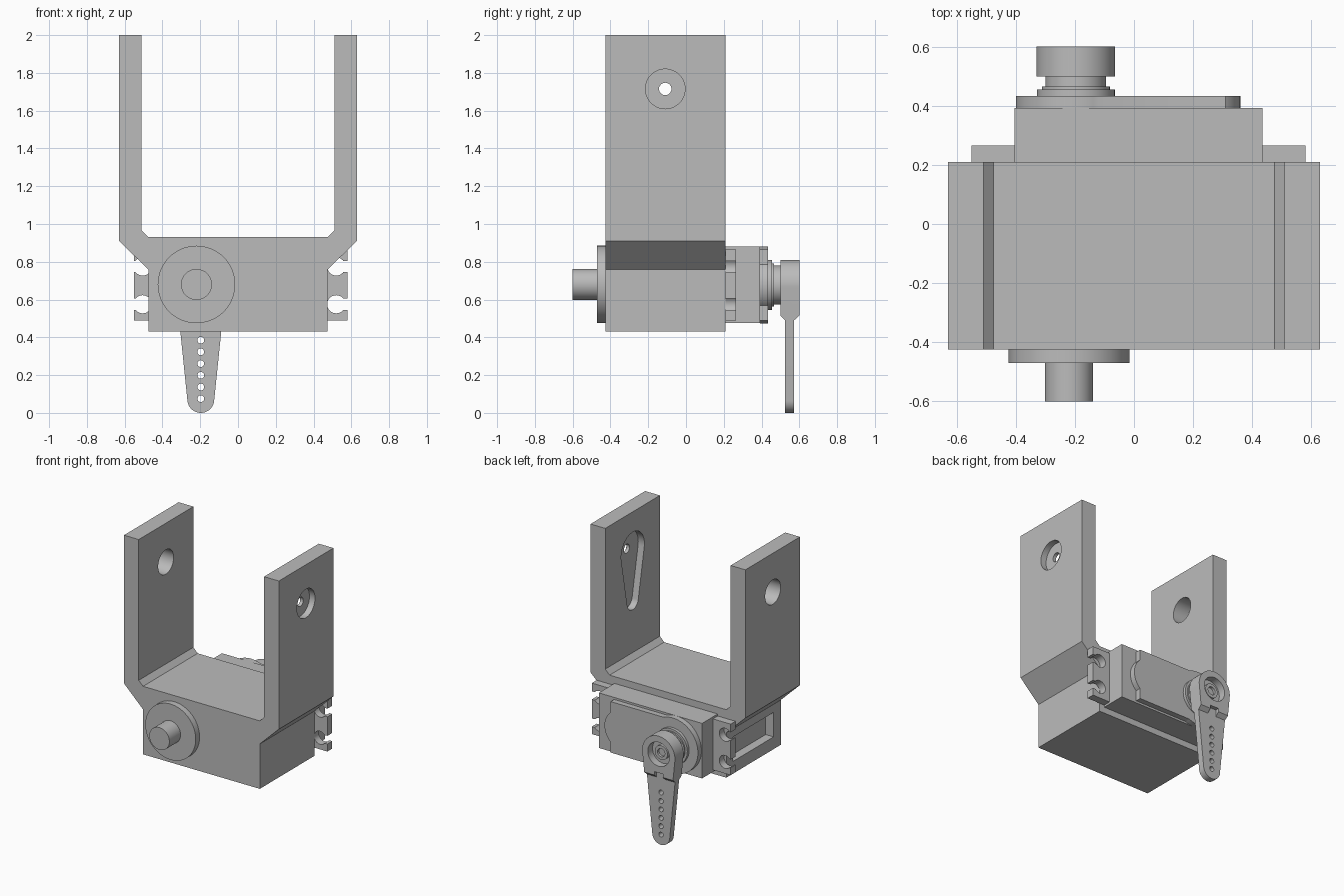
import bpy, bmesh, math

if "Cube" in bpy.data.objects:
    bpy.data.objects.remove(bpy.data.objects["Cube"])

grey = bpy.data.materials.new("grey")
grey.diffuse_color = (0.5, 0.5, 0.5, 1)
grey.use_nodes = True
grey.node_tree.nodes["Principled BSDF"].inputs["Base Color"].default_value = grey.diffuse_color


def prism(name, pts, axis, a, b):
    """Extrude a 2D outline: axis Y takes (x, z) points, axis X takes (y, z)."""
    bm = bmesh.new()

    def at(p, t):
        return (p[0], t, p[1]) if axis == "Y" else (t, p[0], p[1])
    lo = [bm.verts.new(at(p, a)) for p in pts]
    hi = [bm.verts.new(at(p, b)) for p in pts]
    bm.faces.new(lo)
    bm.faces.new(hi[::-1])
    n = len(pts)
    for i in range(n):
        j = (i + 1) % n
        bm.faces.new((lo[i], hi[i], hi[j], lo[j]))
    bmesh.ops.recalc_face_normals(bm, faces=bm.faces)
    me = bpy.data.meshes.new(name)
    bm.to_mesh(me)
    bm.free()
    me.materials.append(grey)
    ob = bpy.data.objects.new(name, me)
    bpy.context.collection.objects.link(ob)
    return ob


def arc(cx, cz, r, a0=0, a1=360, n=48):
    full = a1 - a0 == 360
    return [(cx + r * math.cos(math.radians(a0 + (a1 - a0) * i / n)),
             cz + r * math.sin(math.radians(a0 + (a1 - a0) * i / n)))
            for i in range(n if full else n + 1)]


def rect(x0, x1, z0, z1):
    return [(x0, z0), (x1, z0), (x1, z1), (x0, z1)]


def teardrop(cx, z_hub, r_hub, z_tip, r_tip):
    """Outline of a tapered arm: big round hub on top, small round tip below."""
    t = math.degrees(math.asin((r_hub - r_tip) / (z_hub - z_tip)))
    return (arc(cx, z_hub, r_hub, -t, 180 + t, 40)
            + arc(cx, z_tip, r_tip, 180 + t, 360 - t, 24))


def combine(ob, tool, op="DIFFERENCE"):
    m = ob.modifiers.new("bool", "BOOLEAN")
    m.operation, m.object, m.solver = op, tool, "EXACT"
    dg = bpy.context.evaluated_depsgraph_get()
    me = bpy.data.meshes.new_from_object(ob.evaluated_get(dg))
    ob.modifiers.clear()
    ob.data = me
    bpy.data.objects.remove(tool)


def cut(ob, pts, axis, a, b):
    combine(ob, prism("cutter", pts, axis, a, b))


# U-shaped bracket with the servo housing at its base
half = [(0.475, 0.43), (0.475, 0.76), (0.63, 0.91), (0.63, 2.0),
        (0.51, 2.0), (0.51, 0.965), (0.475, 0.93)]
bracket = prism("bracket", half + [(-x, z) for x, z in half[::-1]], "Y", -0.425, 0.21)
HY, HZ = -0.11, 1.715
cut(bracket, arc(HY, HZ, 0.09), "X", -0.7, -0.45)              # bearing hole
cut(bracket, arc(HY, HZ, 0.105), "X", 0.585, 0.7)              # screw head recess
cut(bracket, arc(HY, HZ, 0.033, n=24), "X", 0.45, 0.7)         # screw hole
cut(bracket, teardrop(HY, HZ, 0.135, 1.345, 0.065), "X", 0.45, 0.56)  # horn pocket
cut(bracket, rect(-0.34, 0.13, 0.52, 0.70), "X", -0.5, -0.41)  # side window

# Pivot on the front
prism("pivot_flange", arc(-0.22, 0.68, 0.205, n=64), "Y", -0.47, -0.425)
prism("pivot_pin", arc(-0.22, 0.68, 0.082), "Y", -0.6, -0.47)

# Servo case and its mounting ears with open screw slots
prism("servo_case", rect(-0.405, 0.435, 0.475, 0.88), "Y", 0.21, 0.392)
for side, x0, x1 in (("left", -0.55, -0.405), ("right", 0.435, 0.58)):
    ear = prism("mounting_ear_" + side, rect(x0, x1, 0.49, 0.865), "Y", 0.21, 0.266)
    hole_x = -0.505 if side == "left" else 0.52
    outer = -0.6 if side == "left" else 0.63
    for z in (0.575, 0.775):
        cut(ear, arc(hole_x, z, 0.048, n=32), "Y", 0.1, 0.4)
        cut(ear, rect(min(hole_x, outer), max(hole_x, outer), z - 0.03, z + 0.03),
            "Y", 0.1, 0.4)

# Raised gear cover
SX, SZ = -0.197, 0.677
cover = prism("gear_cover", arc(SX, SZ, 0.203, n=64), "Y", 0.392, 0.433)
combine(cover, prism("cover_plate", rect(-0.19, 0.31, 0.49, 0.865), "Y", 0.392, 0.433), "UNION")
combine(cover, prism("cover_bulge", arc(0.214, SZ, 0.146), "Y", 0.392, 0.433), "UNION")

# Stepped output shaft
for name, r, a, b in (("shaft_collar", 0.132, 0.433, 0.455),
                      ("shaft_ring", 0.115, 0.455, 0.465),
                      ("shaft_neck", 0.103, 0.465, 0.502)):
    prism(name, arc(SX, SZ, r), "Y", a, b)

# Servo horn: tapered outline trimmed by its side profile
horn = prism("servo_horn", teardrop(SX, SZ, 0.133, 0.071, 0.071), "Y", 0.45, 0.65)
side_profile = [(0.5, 0.9), (0.5, 0.515), (0.525, 0.49), (0.525, -0.1),
                (0.572, -0.1), (0.572, 0.49), (0.6, 0.515), (0.6, 0.9)]
combine(horn, prism("cutter", side_profile, "X", -0.5, 0.2), "INTERSECT")
cut(horn, arc(SX, SZ, 0.088), "Y", 0.545, 0.7)
cut(horn, rect(SX - 0.035, SX + 0.035, 0.4, 0.54), "Y", 0.572, 0.7)
for i in range(6):
    cut(horn, arc(SX, 0.075 + 0.062 * i, 0.018, n=20), "Y", 0.45, 0.7)

# Horn screw inside the hub
screw = prism("horn_screw", arc(SX, SZ, 0.052, n=32), "Y", 0.545, 0.57)
cut(screw, arc(SX, SZ, 0.03, n=24), "Y", 0.552, 0.7)

# Smooth the round walls, keep edges crisp
for ob in bpy.context.collection.objects:
    bpy.ops.object.select_all(action="DESELECT")
    ob.select_set(True)
    bpy.context.view_layer.objects.active = ob
    bpy.ops.object.shade_smooth_by_angle(angle=math.radians(30))
